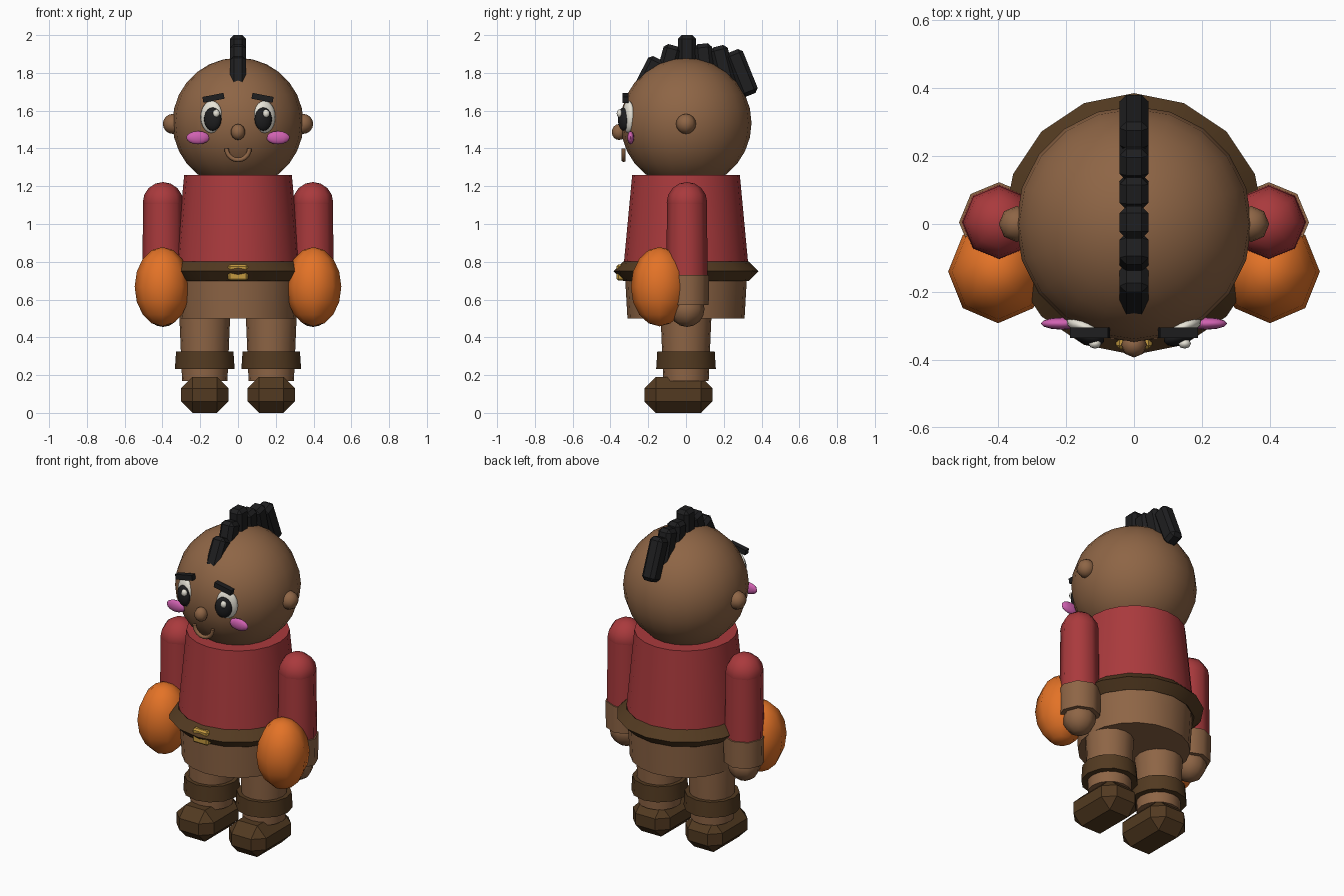
import bpy, bmesh, math
from mathutils import Matrix, Euler

if "Cube" in bpy.data.objects:
    bpy.data.objects.remove(bpy.data.objects["Cube"])


def material(name, rgb):
    m = bpy.data.materials.new(name)
    m.diffuse_color = (*rgb, 1)
    m.use_nodes = True
    m.node_tree.nodes["Principled BSDF"].inputs["Base Color"].default_value = m.diffuse_color
    return m


SKIN = material("brown skin", (0.27, 0.13, 0.06))
RED = material("red cloth", (0.40, 0.042, 0.046))
ORANGE = material("orange padding", (0.77, 0.17, 0.02))
PINK = material("pink blush", (0.63, 0.12, 0.44))
GOLD = material("gold metal", (0.55, 0.32, 0.05))
LEATHER = material("dark brown leather", (0.085, 0.042, 0.015))
BLACK = material("black", (0.013, 0.013, 0.014))
WHITE = material("off white", (0.80, 0.77, 0.68))


def finish(bm, name, mat, loc, rot=(0, 0, 0), smooth=None):
    """Place the mesh, then smooth edges below the given angle in degrees."""
    bm.transform(Matrix.Translation(loc) @ Euler(rot).to_matrix().to_4x4())
    bmesh.ops.recalc_face_normals(bm, faces=bm.faces)
    me = bpy.data.meshes.new(name)
    bm.to_mesh(me)
    bm.free()
    me.materials.append(mat)
    if smooth:
        me.shade_smooth()
        me.set_sharp_from_angle(angle=math.radians(smooth))
    ob = bpy.data.objects.new(name, me)
    bpy.context.collection.objects.link(ob)
    return ob


def ball(name, mat, loc, radii, seg=8, rings=8, rot=(0, 0, 0)):
    bm = bmesh.new()
    bmesh.ops.create_uvsphere(bm, u_segments=seg, v_segments=rings, radius=1)
    bm.transform(Matrix.Diagonal((*radii, 1)))
    return finish(bm, name, mat, loc, rot, 80)


def tube(name, mat, x, y, z0, z1, r0, r1, seg=16):
    bm = bmesh.new()
    bmesh.ops.create_cone(bm, cap_ends=True, segments=seg, radius1=r0,
                          radius2=r1, depth=z1 - z0)
    return finish(bm, name, mat, (x, y, (z0 + z1) / 2), smooth=50)


def block(name, mat, loc, size, bevel=0, rot=(0, 0, 0)):
    bm = bmesh.new()
    bmesh.ops.create_cube(bm, size=1)
    bm.transform(Matrix.Diagonal((*size, 1)))
    if bevel:
        bmesh.ops.bevel(bm, geom=bm.edges[:], offset=bevel, segments=1,
                        affect='EDGES')
    return finish(bm, name, mat, loc, rot)


def ring(name, mat, loc, major, minor, seg, sides, rot=(0, 0, 0),
         start=0, sweep=2 * math.pi, smooth=None):
    """Torus, or an arc of one with capped ends."""
    bm = bmesh.new()
    full = sweep > 6.28
    rows = []
    for i in range(seg if full else seg + 1):
        a = start + sweep * i / seg
        row = []
        for j in range(sides):
            t = 2 * math.pi * j / sides
            r = major + minor * math.cos(t)
            row.append(bm.verts.new((r * math.cos(a), r * math.sin(a),
                                     minor * math.sin(t))))
        rows.append(row)
    for i in range(seg):
        p, q = rows[i], rows[(i + 1) % len(rows)]
        for j in range(sides):
            k = (j + 1) % sides
            bm.faces.new((p[j], q[j], q[k], p[k]))
    if not full:
        bm.faces.new(rows[0])
        bm.faces.new(rows[-1])
    return finish(bm, name, mat, loc, rot, smooth)


# Head and body
ball("head", SKIN, (0, 0, 1.535), (0.347, 0.347, 0.345), 20, 14)
tube("shirt", RED, 0, 0, 0.75, 1.26, 0.333, 0.285, 20)
tube("hips", SKIN, 0, 0, 0.50, 0.76, 0.31, 0.325, 20)
ring("belt", LEATHER, (0, 0, 0.75), 0.333, 0.052, 16, 4, smooth=50)
block("belt_buckle", GOLD, (0, -0.345, 0.743), (0.106, 0.045, 0.086), 0.01)

# Face centre
ball("nose", SKIN, (0, -0.355, 1.487), (0.038, 0.038, 0.042))
ring("mouth", SKIN, (0, -0.33, 1.40), 0.061, 0.012, 10, 6,
     rot=(math.pi / 2, 0, 0), start=math.pi, sweep=math.pi, smooth=70)

for s, side in ((-1, "left"), (1, "right")):
    # Face sides
    turn = (0, 0, s * math.radians(20))
    ball(side + "_ear", SKIN, (s * 0.345, 0, 1.53), (0.053, 0.053, 0.053))
    ball(side + "_eye", WHITE, (s * 0.14, -0.305, 1.567),
         (0.062, 0.027, 0.086), 12, 10, turn)
    ball(side + "_pupil", BLACK, (s * 0.134, -0.33, 1.555),
         (0.049, 0.027, 0.062), 12, 10, turn)
    ball(side + "_eye_glint", WHITE, (s * 0.132 + 0.017, -0.352, 1.585),
         (0.019, 0.015, 0.021))
    block(side + "_brow", BLACK, (s * 0.13, -0.32, 1.668),
          (0.114, 0.032, 0.031), rot=(0, s * math.radians(11), 0))
    ball(side + "_cheek", PINK, (s * 0.212, -0.293, 1.457),
         (0.062, 0.018, 0.035), 12, 8)

    # Arm
    x = s * 0.397
    ball(side + "_shoulder", RED, (x, 0.005, 1.115), (0.107, 0.107, 0.107))
    tube(side + "_sleeve", RED, x, 0.005, 0.73, 1.12, 0.11, 0.105, 8)
    tube(side + "_cuff", SKIN, x, 0.005, 0.57, 0.73, 0.115, 0.118, 8)
    ball(side + "_hand", SKIN, (x, 0.005, 0.55), (0.093, 0.093, 0.095))
    ball(side + "_glove", ORANGE, (s * 0.4, -0.14, 0.668),
         (0.147, 0.152, 0.21))

    # Leg
    x = s * 0.176
    tube(side + "_leg", SKIN, x, 0, 0.17, 0.52, 0.12, 0.135)
    tube(side + "_ankle_band", LEATHER, x, 0, 0.233, 0.325, 0.158, 0.152, 12)
    block(side + "_boot", LEATHER, (x, -0.04, 0.095),
          (0.25, 0.36, 0.19), 0.06)

# Hair crest: short bars fanned front to back (y, z, tilt in degrees)
crest = [(-0.206, 1.765, -27), (-0.10, 1.825, -15), (0.005, 1.875, 0),
         (0.10, 1.83, 6), (0.20, 1.82, 14), (0.296, 1.80, 22)]
for i, (y, z, tilt) in enumerate(crest):
    block(f"hair_bar_{i + 1}", BLACK, (0, y, z), (0.085, 0.095, 0.25),
          0.02, (math.radians(tilt), 0, 0))
